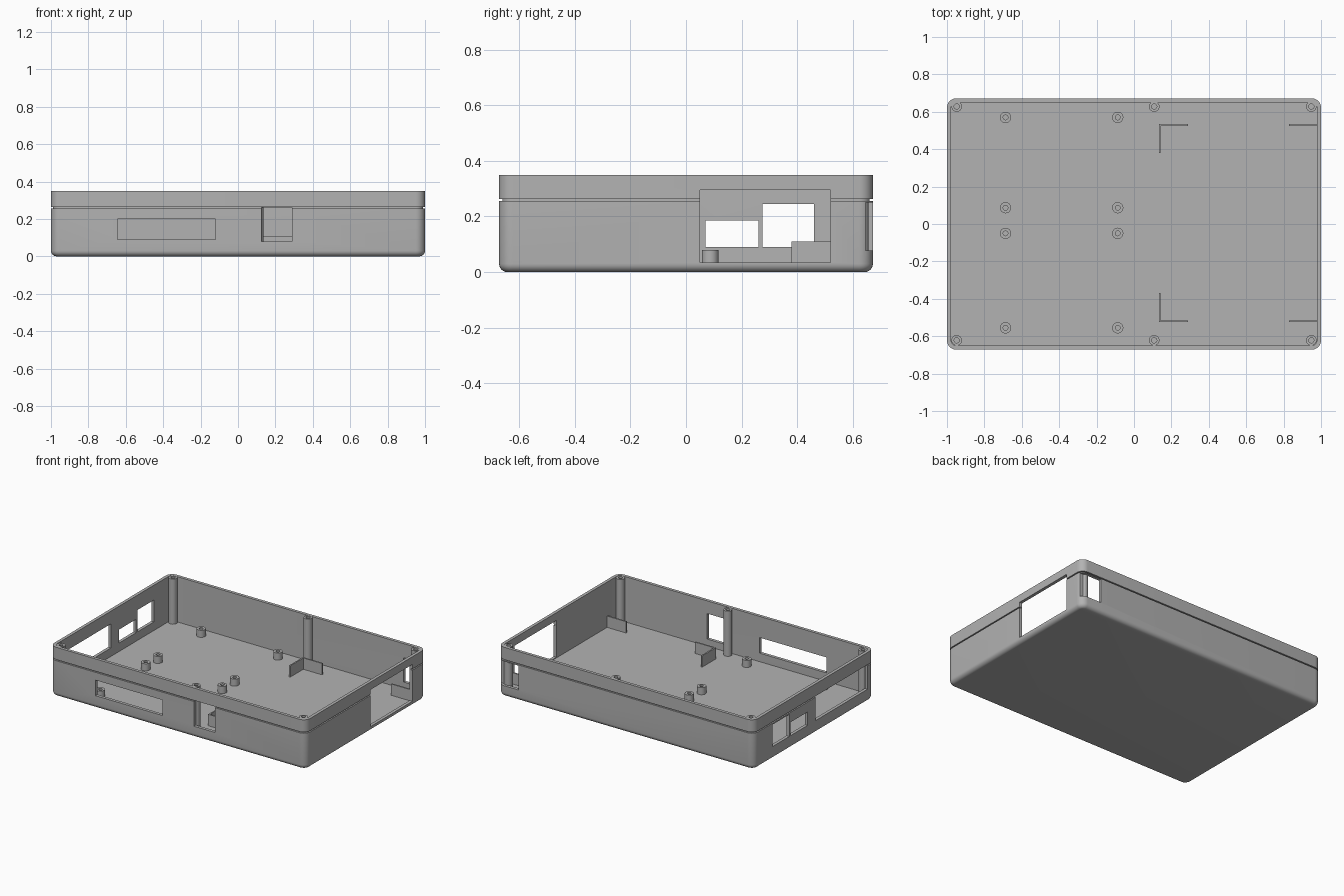
import bpy, bmesh, math
from mathutils import Vector

cube = bpy.data.objects.get("Cube")
if cube:
    bpy.data.objects.remove(cube)

HALF_X, HALF_Y, TOP = 1.0, 0.672, 0.35
WALL, FLOOR, CORNER = 0.022, 0.03, 0.05

grey = bpy.data.materials.new("plain_grey")
grey.use_nodes = True
colour = (0.45, 0.45, 0.45, 1)
grey.diffuse_color = colour
for node in grey.node_tree.nodes:
    if node.type == "BSDF_PRINCIPLED":
        node.inputs["Base Color"].default_value = colour


def finish(name, bm):
    bmesh.ops.recalc_face_normals(bm, faces=bm.faces)
    mesh = bpy.data.meshes.new(name)
    bm.to_mesh(mesh)
    bm.free()
    mesh.materials.append(grey)
    obj = bpy.data.objects.new(name, mesh)
    bpy.context.collection.objects.link(obj)
    return obj


def smooth(obj):
    bpy.ops.object.select_all(action="DESELECT")
    obj.select_set(True)
    bpy.context.view_layer.objects.active = obj
    bpy.ops.object.shade_smooth_by_angle(angle=math.radians(30))


def loft(bm, rings):
    """Bridge equal-length loops of points and cap both ends."""
    loops = [[bm.verts.new(p) for p in ring] for ring in rings]
    n = len(loops[0])
    for a, b in zip(loops, loops[1:]):
        for i in range(n):
            j = (i + 1) % n
            bm.faces.new((a[i], a[j], b[j], b[i]))
    bm.faces.new(loops[0])
    bm.faces.new(loops[-1])


def rounded_ring(inset, z, steps=8):
    r = CORNER - inset
    points = []
    for k, (sx, sy) in enumerate(((1, 1), (-1, 1), (-1, -1), (1, -1))):
        for i in range(steps + 1):
            a = math.pi / 2 * (k + i / steps)
            points.append((sx * (HALF_X - CORNER) + r * math.cos(a),
                           sy * (HALF_Y - CORNER) + r * math.sin(a), z))
    return points


def add_box(bm, x0, x1, y0, y1, z0, z1):
    low, high = Vector((x0, y0, z0)), Vector((x1, y1, z1))
    for v in bmesh.ops.create_cube(bm, size=1)["verts"]:
        v.co = (low + high) / 2 + v.co * (high - low)


def tube(name, x, y, radius, bore, top, bore_floor, sides=24):
    """Round pillar with a blind screw hole."""
    profile = ((radius, FLOOR - 0.01), (radius, top), (bore, top), (bore, bore_floor))
    rings = [[(x + r * math.cos(2 * math.pi * i / sides),
               y + r * math.sin(2 * math.pi * i / sides), z)
              for i in range(sides)] for r, z in profile]
    bm = bmesh.new()
    loft(bm, rings)
    smooth(finish(name, bm))


# Tray: filleted underside, seam groove, rim, inner wall and floor
FILLET = 0.03
profile = []
for i in range(7):
    a = math.pi / 2 * i / 6
    profile.append((FILLET * (1 - math.sin(a)), FILLET * (1 - math.cos(a))))
profile += [(0, 0.255), (0.012, 0.255), (0.012, 0.263), (0, 0.263),
            (0, TOP), (WALL, TOP), (WALL, FLOOR)]
bm = bmesh.new()
loft(bm, [rounded_ring(inset, z) for inset, z in profile])
tray = finish("tray", bm)

# Connector openings in the walls
bm = bmesh.new()
for y0, y1, z0, z1 in ((0.07, 0.26, 0.09, 0.185), (0.275, 0.46, 0.09, 0.245),
                       (-0.6, -0.02, 0.09, 0.26)):
    add_box(bm, -1.1, -0.965, y0, y1, z0, z1)
add_box(bm, 0.965, 1.1, 0.05, 0.52, 0.035, 0.295)
for x0, x1, z0, z1 in ((-0.645, -0.12, 0.09, 0.2), (0.125, 0.29, 0.08, 0.26)):
    add_box(bm, x0, x1, -0.8, -0.63, z0, z1)
add_box(bm, 0.84, 1.1, 0.646, 0.8, 0.078, 0.25)
cutter = finish("opening_cutter", bm)
cutter.hide_render = True

cut = tray.modifiers.new("openings", "BOOLEAN")
cut.operation, cut.solver, cut.object = "DIFFERENCE", "EXACT", cutter
graph = bpy.context.evaluated_depsgraph_get()
cut_mesh = bpy.data.meshes.new_from_object(tray.evaluated_get(graph))
tray.modifiers.clear()
tray.data = cut_mesh
bpy.data.objects.remove(cutter)
smooth(tray)

# Lid screw posts along the front and back walls
for x in (-0.948, 0.108, 0.948):
    for y in (-0.622, 0.628):
        tube("screw_post", x, y, 0.028, 0.014, TOP - 0.001, 0.2)

# Circuit board standoffs, in two groups of four
for x in (-0.687, -0.087):
    for y in (0.57, 0.087, -0.05, -0.555):
        tube("standoff", x, y, 0.03, 0.013, 0.08, 0.04)

# Thin brackets that locate the power supply
THIN, HIGH = 0.01, 0.11
for y, inward in ((0.53, -1), (-0.52, 1)):
    bm = bmesh.new()
    add_box(bm, 0.133, 0.29, y - THIN / 2, y + THIN / 2, FLOOR - 0.01, HIGH)
    start, end = sorted((y + inward * THIN / 2, y + inward * 0.15))
    add_box(bm, 0.133, 0.133 + THIN, start, end, FLOOR - 0.01, HIGH)
    finish("corner_bracket", bm)
    bm = bmesh.new()
    add_box(bm, 0.83, 0.985, y - THIN / 2, y + THIN / 2, FLOOR - 0.01, HIGH)
    finish("end_bracket", bm)
